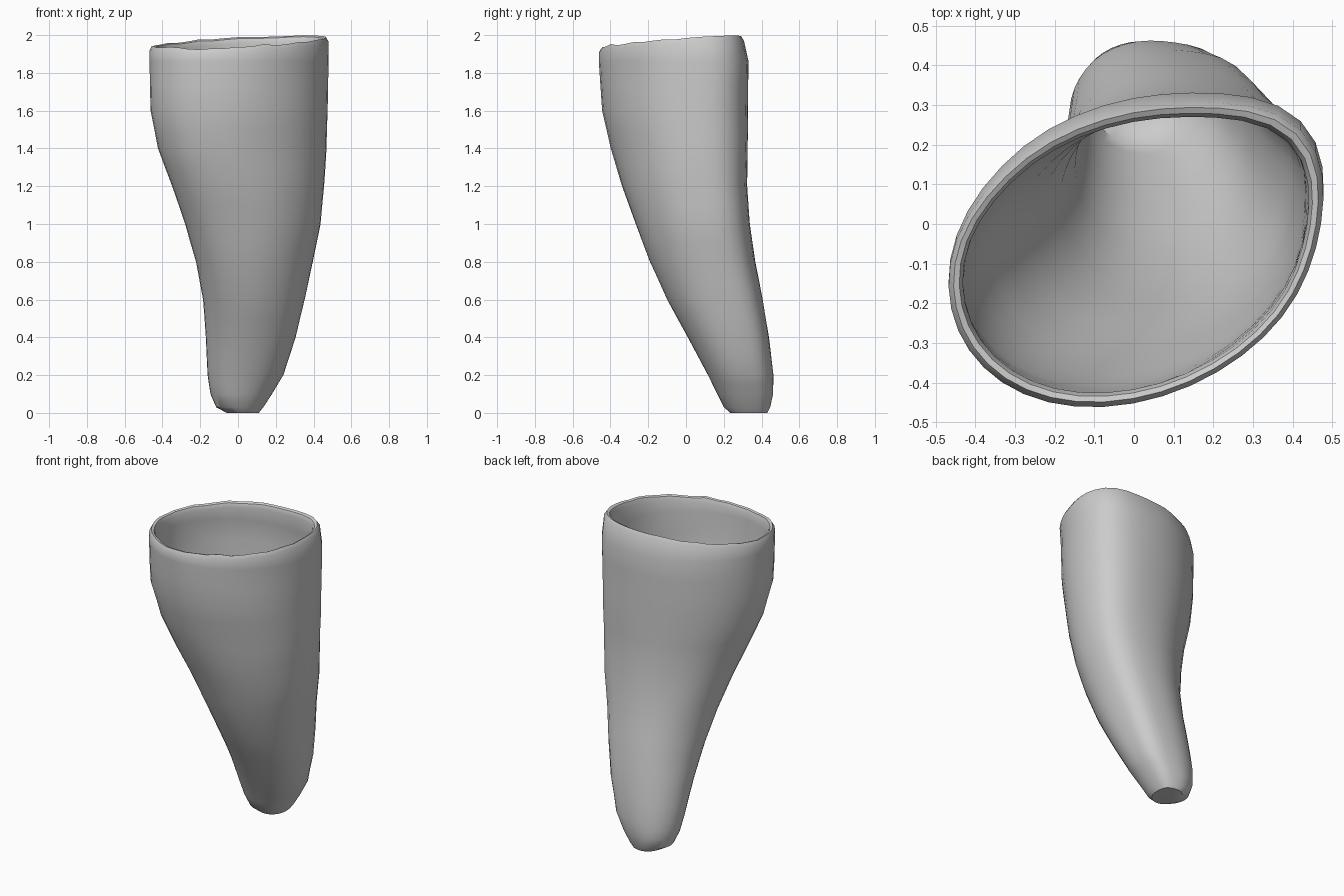
import bpy, bmesh, math
from mathutils import Vector, noise

SEGMENTS = 40
WALL = 0.036

# Outline of the shell: height, left and right limits in x, front and back limits in y
PROFILE = [
    (0.0, -.06, .11, .235, .43),
    (.03, -.115, .135, .20, .445),
    (.10, -.145, .18, .165, .46),
    (.2, -.16, .24, .115, .462),
    (.4, -.17, .305, .01, .44),
    (.6, -.185, .35, -.10, .405),
    (.8, -.22, .39, -.19, .365),
    (1, -.28, .43, -.265, .335),
    (1.2, -.35, .445, -.34, .32),
    (1.4, -.425, .455, -.40, .32),
    (1.6, -.465, .46, -.445, .32),
    (1.86, -.47, .465, -.46, .325),
    (1.95, -.47, .465, -.46, .30),
]


def ring_points(row, inset=0.0):
    """One skewed oval cross-section within the limits in the row."""
    z, left, right, front, back = row
    middle = Vector(((left + right) / 2, (front + back) / 2, z))
    half_x = (right - left) / 2 - inset
    half_y = (back - front) / 2 - inset
    skew = 0.21 * min(1, max(0, z - 0.3) / 1.1)
    points = []
    for i in range(SEGMENTS):
        t = math.tau * i / SEGMENTS
        u = math.cos(t)
        v = skew * u + math.sqrt(1 - skew * skew) * math.sin(t)
        # ridge along the back left corner and faint lumps
        ridge = max(0, math.cos(math.atan2(v, u) - 0.75)) ** 12
        lump = noise.noise(Vector((u * 1.6, v * 1.6, z * 3)))
        grow = 1 + 0.12 * ridge + 0.012 * lump
        points.append(middle + Vector((u * half_x, v * half_y, 0)) * grow)
    return points


def slope_rim(points, drop=0.0):
    """Tilt the mouth so that it rises to the back left, with a ragged edge."""
    for p in points:
        rag = 0.012 * noise.noise(p * 9)
        p.z = min(2, 1.968 + 0.035 * p.x + 0.065 * p.y + rag) - drop
    return points


def blend(a, b, f):
    return tuple(p + (q - p) * f for p, q in zip(a, b))


# Finer rows between the measured ones
rows = PROFILE[:3]
for a, b in zip(PROFILE[2:], PROFILE[3:]):
    rows += [blend(a, b, 0.5), b]
mouth = rows.pop()

bm = bmesh.new()
rings = []

# Outer skin up to the mouth
for row in rows[:-1]:
    rings.append(ring_points(row))
rings.append(slope_rim(ring_points(mouth), 0.022))

# Chamfered lip
rings.append(slope_rim(ring_points(mouth, WALL * 0.35)))
rings.append(slope_rim(ring_points(mouth, WALL * 0.75), 0.006))
rings.append(slope_rim(ring_points(mouth, WALL), 0.03))

# Inner skin down to a rounded floor
for row in reversed(rows[2:-1]):
    rings.append(ring_points(row, WALL))
rings.append(ring_points(blend(rows[1], rows[2], 0.5), WALL * 2))

loops = [[bm.verts.new(p) for p in ring] for ring in rings]
for low, high in zip(loops, loops[1:]):
    for i in range(SEGMENTS):
        j = (i + 1) % SEGMENTS
        bm.faces.new((low[i], low[j], high[j], high[i]))

# Closed tip outside and floor inside
bm.faces.new(list(reversed(loops[0])))
bm.faces.new(loops[-1])
bmesh.ops.recalc_face_normals(bm, faces=bm.faces)

old = bpy.data.objects.get("Cube")
if old:
    bpy.data.objects.remove(old, do_unlink=True)

mesh = bpy.data.meshes.new("hollow_shell")
bm.to_mesh(mesh)
bm.free()
shell = bpy.data.objects.new("hollow_shell", mesh)
bpy.context.collection.objects.link(shell)

# Plain grey material
grey = bpy.data.materials.new("plain_grey")
grey.use_nodes = True
colour = (0.6, 0.6, 0.6, 1)
grey.diffuse_color = colour
grey.node_tree.nodes["Principled BSDF"].inputs["Base Color"].default_value = colour
mesh.materials.append(grey)

# Smooth skin with a crisp lip
bpy.context.view_layer.objects.active = shell
shell.select_set(True)
bpy.ops.object.shade_smooth_by_angle(angle=math.radians(35))
